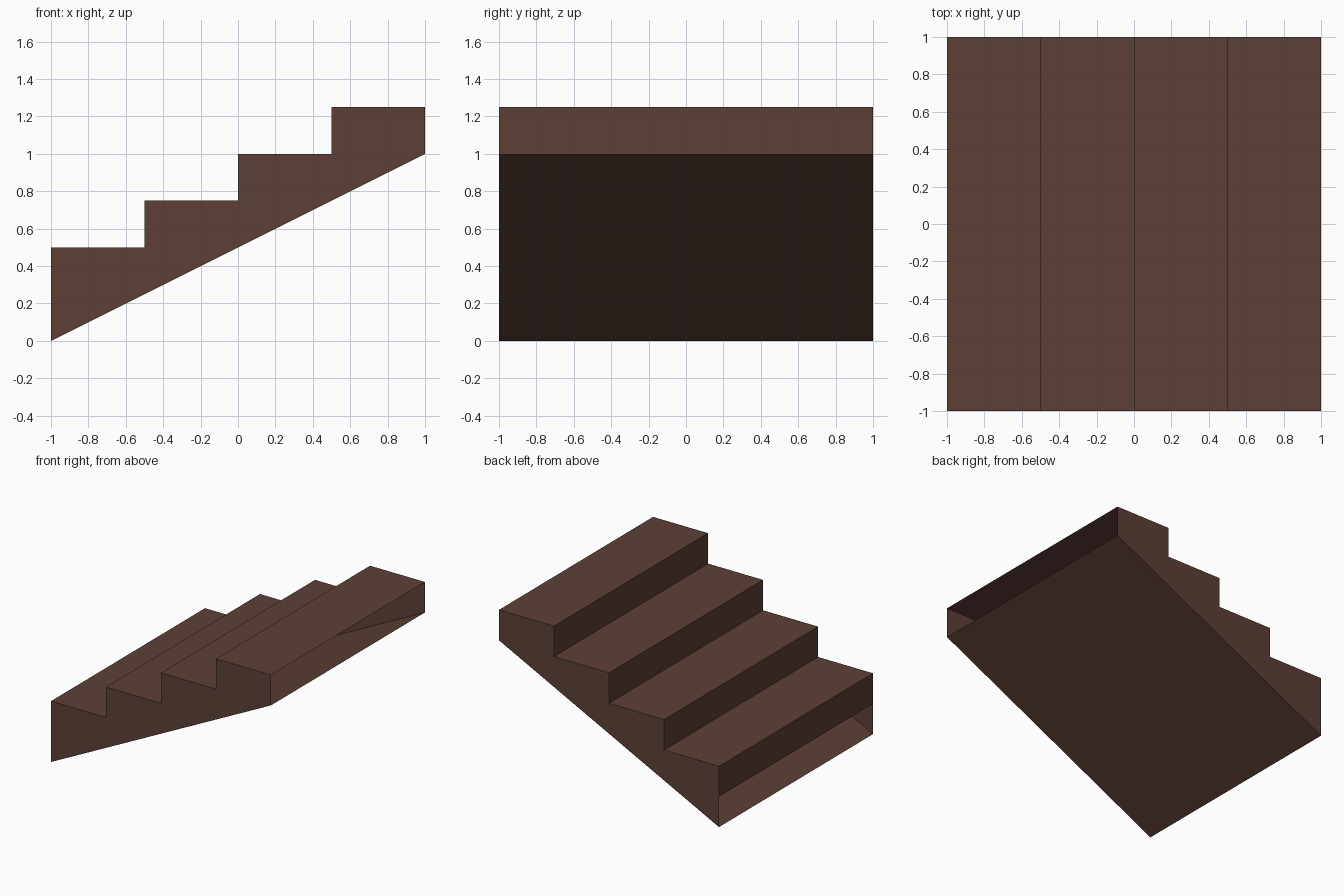
import bpy

if "Cube" in bpy.data.objects:
    bpy.data.objects.remove(bpy.data.objects["Cube"])

STEPS, RUN, RISE = 4, 0.5, 0.25

wood = bpy.data.materials.new("dark brown")
wood.diffuse_color = (0.109, 0.051, 0.038, 1)
wood.use_nodes = True
wood.node_tree.nodes["Principled BSDF"].inputs["Base Color"].default_value = wood.diffuse_color


def sheet(name, verts, faces):
    mesh = bpy.data.meshes.new(name)
    mesh.from_pydata(verts, [], faces)
    mesh.materials.append(wood)
    obj = bpy.data.objects.new(name, mesh)
    bpy.context.collection.objects.link(obj)


def strip(name, path):
    # sweep an xz path across the full width
    verts = [(x, y, z) for x, z in path for y in (-1, 1)]
    faces = [(2 * i, 2 * i + 2, 2 * i + 3, 2 * i + 1) for i in range(len(path) - 1)]
    sheet(name, verts, faces)


# Stepped line: riser then tread, repeated
steps = [(-1, RISE)]
for i in range(STEPS):
    z = RISE * (i + 2)
    steps += [(-1 + i * RUN, z), (-1 + (i + 1) * RUN, z)]

# Treads and risers; both ends below and behind stay open
strip("treads_and_risers", steps)

# Sloped underside
strip("sloped_underside", [(1, 1), (-1, 0)])

# Side walls
outline = [(-1, 0), (1, 1)] + steps[:0:-1]
n = len(outline)
for name, y in (("front_wall", -1), ("back_wall", 1)):
    order = range(n) if y < 0 else range(n - 1, -1, -1)
    sheet(name, [(x, y, z) for x, z in outline], [tuple(order)])
